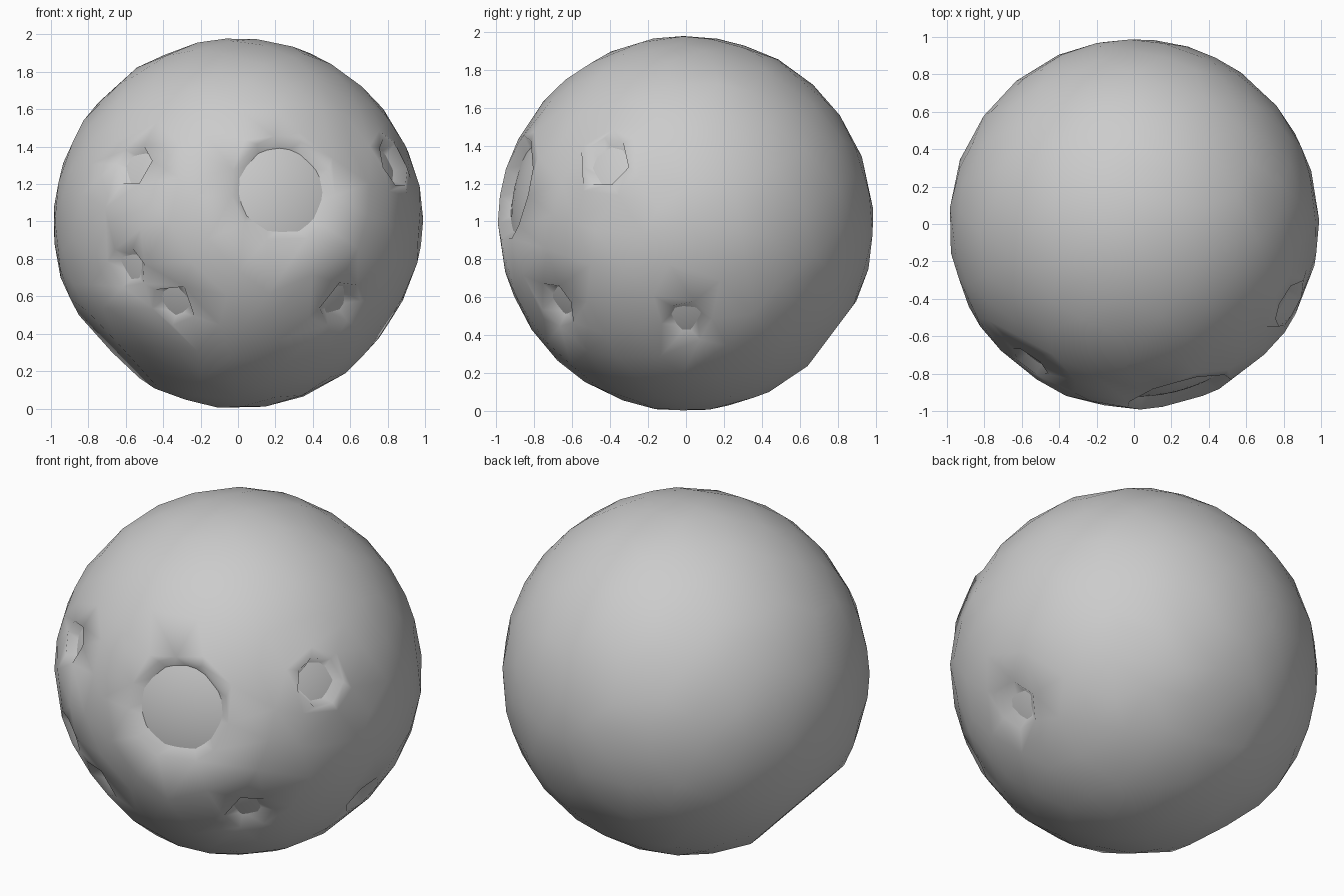
import bpy, math
from mathutils import Vector

if "Cube" in bpy.data.objects:
    bpy.data.objects.remove(bpy.data.objects["Cube"])

CENTRE = Vector((0, 0, 0.99))
# craters: direction from centre, opening radius, depth, raised rim, width of surrounding dent
CRATERS = [
    ((0.25, -0.93, 0.19), 0.28, 0.16, 0.010, 0.38),    # big front crater
    ((-0.57, -0.76, 0.32), 0.105, 0.16, 0.010, 0.20),  # upper left
    ((0.85, -0.43, 0.33), 0.125, 0.16, 0.020, 0.20),   # upper right
]
PITS = [
    ((-0.60, -0.74, -0.24), 0.11, 0.07, 0.005, 0.28),  # lower left pair
    ((-0.35, -0.80, -0.44), 0.12, 0.07, 0.005, 0.24),
    ((0.56, -0.70, -0.44), 0.12, 0.07, 0.010, 0.24),   # lower right
    ((0.85, 0.00, -0.54), 0.12, 0.07, 0.000, 0.30),    # right side
]
# worn flats: direction and distance from centre
FLATS = [((-0.72, -0.10, -0.69), 0.935), ((-0.50, -0.50, -0.70), 0.935), ((0.0, 0.80, -0.60), 0.965)]


def ball(name, radius, subdivisions):
    bpy.ops.mesh.primitive_ico_sphere_add(subdivisions=subdivisions, radius=radius, location=CENTRE)
    ob = bpy.context.object
    ob.name = name
    return ob


# Rocky outer shell with dents, rims and bowls, reduced to large facets
shell = ball("cratered_shell", 0.987, 7)
for v in shell.data.vertices:
    n = v.co.normalized()
    radius = 0.987
    for direction, distance in FLATS:
        radius = min(radius, distance / max(n.dot(Vector(direction).normalized()), 0.1))
    for direction, r, depth, rim, dent in CRATERS + PITS:
        a = n.angle(Vector(direction))
        if a > 3 * dent:
            continue
        radius -= 0.02 * math.exp(-(a / dent) ** 2)
        radius += rim * math.exp(-((a - r * 1.15) / (0.25 * r)) ** 2)
        if a < r:
            radius -= depth * (1 - (a / r) ** (4 if depth > 0.1 else 3))
    v.co = n * radius
dec = shell.modifiers.new("facets", 'DECIMATE')
dec.ratio = 680 / len(shell.data.polygons)
bpy.ops.object.modifier_apply(modifier=dec.name)
bpy.ops.object.shade_smooth()

# Smooth inner ball forming the crater floors
core = ball("inner_core", 0.925, 5)
bpy.ops.object.shade_smooth()
